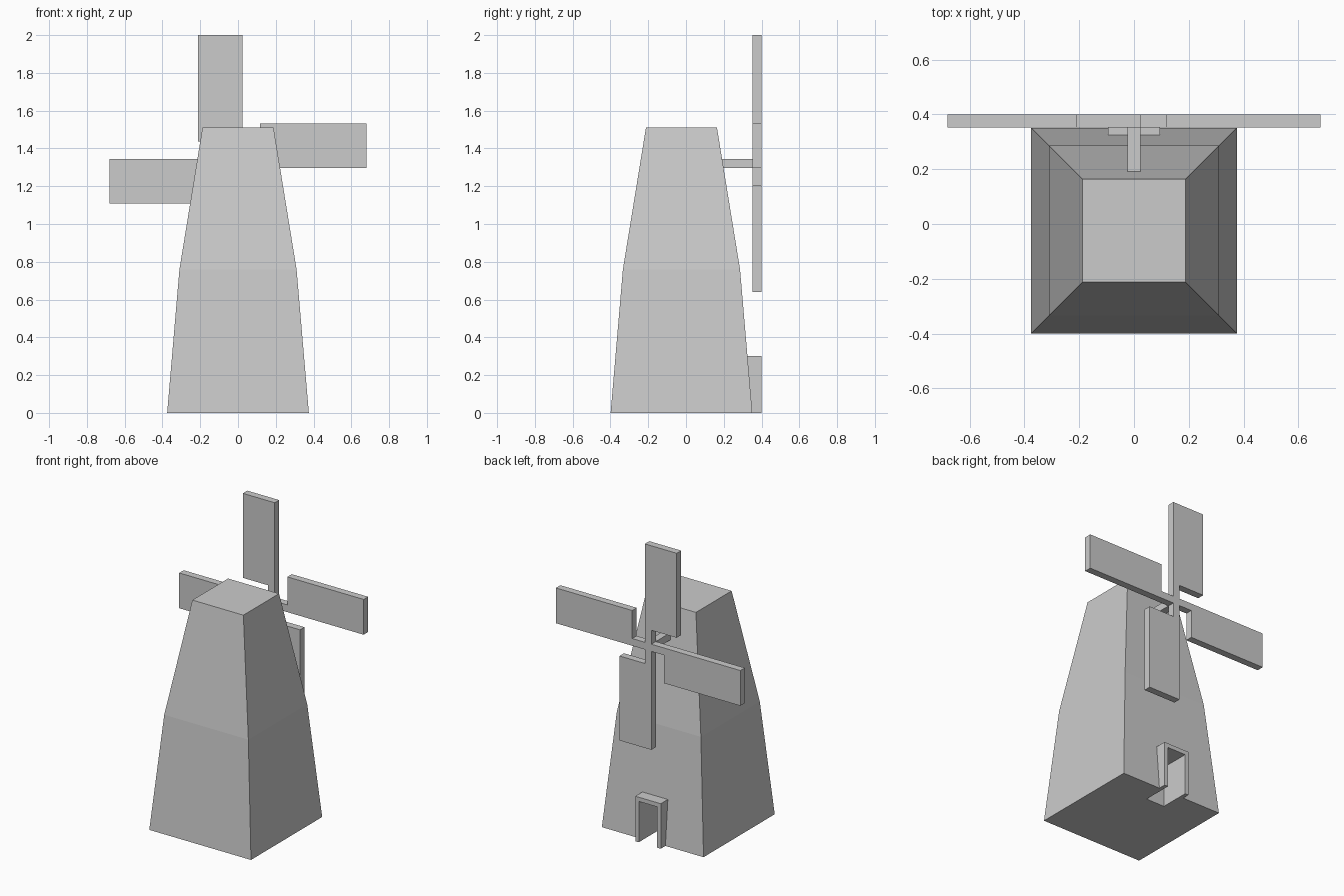
import bpy
import bmesh
from math import radians
from mathutils import Matrix, Vector

cube = bpy.data.objects.get("Cube")
if cube:
    bpy.data.objects.remove(cube, do_unlink=True)

GREY = (0.6, 0.6, 0.6, 1.0)
grey = bpy.data.materials.new("plain_grey")
grey.use_nodes = True
grey.diffuse_color = GREY
grey.node_tree.nodes["Principled BSDF"].inputs["Base Color"].default_value = GREY


def finish(name, bm):
    bmesh.ops.recalc_face_normals(bm, faces=bm.faces)
    mesh = bpy.data.meshes.new(name)
    bm.to_mesh(mesh)
    bm.free()
    mesh.materials.append(grey)
    obj = bpy.data.objects.new(name, mesh)
    bpy.context.collection.objects.link(obj)
    return obj


def box(name, low, high):
    low, high = Vector(low), Vector(high)
    bm = bmesh.new()
    bmesh.ops.create_cube(bm, size=1, matrix=Matrix.Translation((low + high) / 2)
                          @ Matrix.Diagonal((*(high - low), 1)))
    return finish(name, bm)


# Tapered square tower, lofted through three levels: (height, half width)
CENTRE_Y = -0.024
bm = bmesh.new()
rings = []
for z, half in ((0, 0.375), (0.76, 0.31), (1.51, 0.188)):
    rings.append([bm.verts.new((sx * half, CENTRE_Y + sy * half, z))
                  for sx, sy in ((-1, -1), (1, -1), (1, 1), (-1, 1))])
for lower, upper in zip(rings, rings[1:]):
    for i in range(4):
        j = (i + 1) % 4
        bm.faces.new((lower[i], lower[j], upper[j], upper[i]))
bm.faces.new(rings[0])
bm.faces.new(rings[-1])
tower = finish("tower", bm)

# Door surround on the back, with a recess cut through it into the tower
porch = box("door_surround", (-0.094, 0.31, 0), (0.094, 0.4, 0.3))
cutter = box("door_cutter", (-0.068, 0.2, -0.1), (0.068, 0.5, 0.272))
cutter.hide_render = True
cutter.hide_viewport = True
cutter.display_type = 'WIRE'
for obj in (tower, porch):
    cut = obj.modifiers.new("door_recess", 'BOOLEAN')
    cut.operation = 'DIFFERENCE'
    cut.solver = 'EXACT'
    cut.object = cutter

# Axle carrying the sails
HUB_Z, ROD = 1.32, 0.024
box("axle", (-ROD, 0.1, HUB_Z - ROD), (ROD, 0.375, HUB_Z + ROD))

# Four sails: a short arm and an offset board in one flat outline
outline = [(ROD, ROD), (ROD, 0.68), (-0.211, 0.68), (-0.211, 0.117),
           (-ROD, 0.117), (-ROD, ROD)]
bm = bmesh.new()
for quarter in range(4):
    turn = Matrix.Rotation(radians(90 * quarter), 3, 'Y')
    bm.faces.new([bm.verts.new(turn @ Vector((x, 0, z)) + Vector((0, 0.352, HUB_Z)))
                  for x, z in outline])
bm.faces.new([bm.verts.new((x * ROD, 0.352, HUB_Z + z * ROD))
              for x, z in ((-1, -1), (1, -1), (1, 1), (-1, 1))])
bmesh.ops.remove_doubles(bm, verts=bm.verts, dist=0.0005)
solid = bmesh.ops.extrude_face_region(bm, geom=bm.faces[:], use_keep_orig=True)
bmesh.ops.translate(bm, vec=(0, 0.047, 0),
                    verts=[g for g in solid["geom"] if isinstance(g, bmesh.types.BMVert)])
finish("sails", bm)
